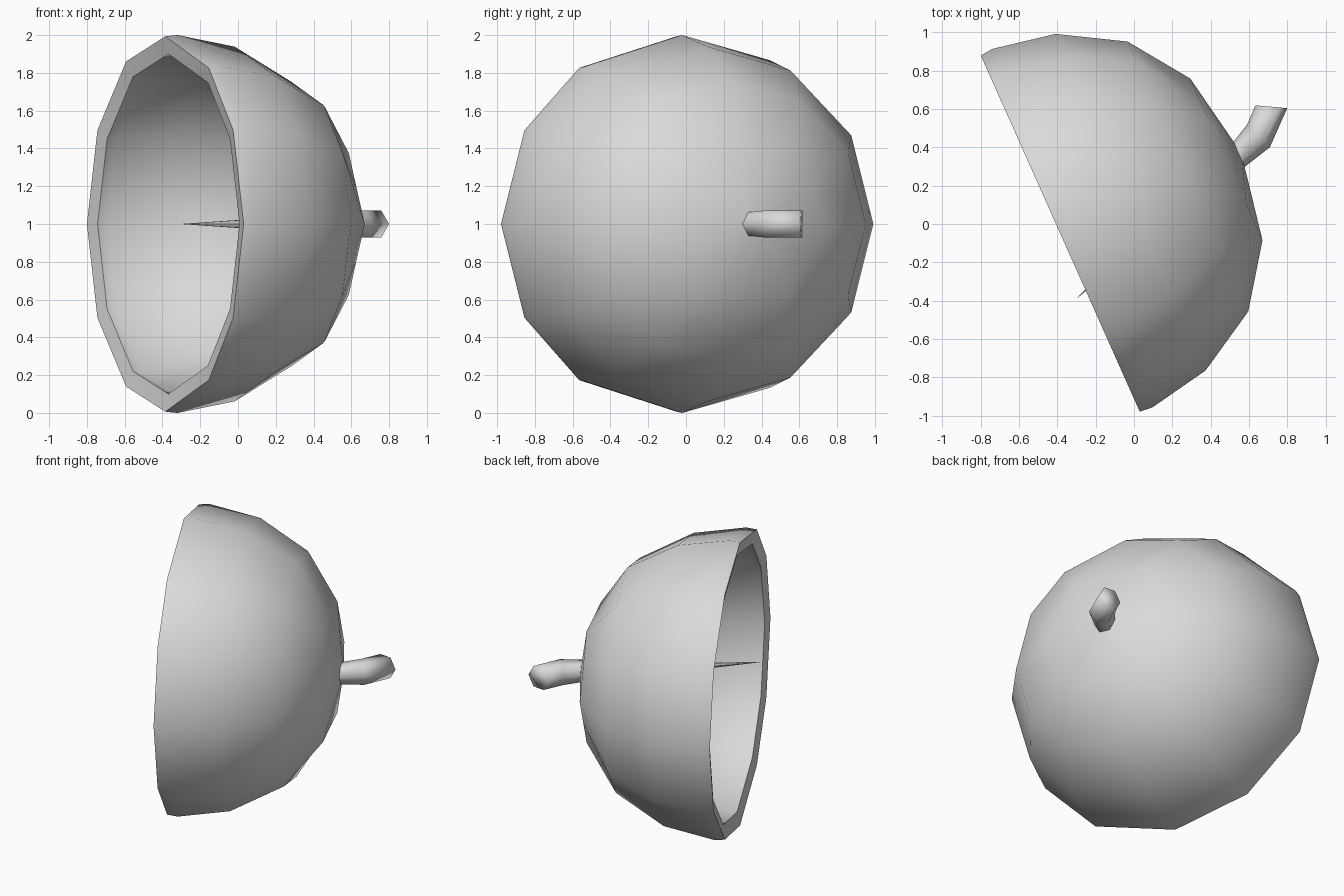
import bpy, bmesh, math
from mathutils import Vector

if "Cube" in bpy.data.objects:
    bpy.data.objects.remove(bpy.data.objects["Cube"])

grey = bpy.data.materials.new("plain grey")
grey.diffuse_color = (0.7, 0.7, 0.7, 1)
grey.use_nodes = True
grey.node_tree.nodes["Principled BSDF"].inputs["Base Color"].default_value = grey.diffuse_color

CENTRE = Vector((-0.385, -0.05, 1.0))      # middle of the open rim
ACROSS = Vector((-0.4075, 0.913, 0))       # sideways along the rim
OUT = Vector((0.913, 0.4075, 0))           # from the rim towards the pole
UP = Vector((0, 0, 0.976))


def loft(name, rings, angle):
    """Skin a list of vertex rings, closing both ends."""
    bm = bmesh.new()
    loops = [[bm.verts.new(p) for p in ring] for ring in rings]
    for a, b in zip(loops, loops[1:]):
        n = len(a)
        for i in range(n):
            j = (i + 1) % n
            bm.faces.new((a[i], a[j], b[j], b[i]))
    bm.faces.new(loops[0])
    bm.faces.new(loops[-1])
    bmesh.ops.recalc_face_normals(bm, faces=bm.faces)
    mesh = bpy.data.meshes.new(name)
    bm.to_mesh(mesh)
    bm.free()
    mesh.materials.append(grey)
    obj = bpy.data.objects.new(name, mesh)
    bpy.context.collection.objects.link(obj)
    bpy.context.view_layer.objects.active = obj
    obj.select_set(True)
    bpy.ops.object.shade_smooth_by_angle(angle=math.radians(angle))
    obj.select_set(False)
    return obj


# Hollow bowl: twelve columns, outer shell to rim, then inner shell to the pole
columns = [0, 30, 60, 90, 120, 150, 180, 213.7, 240, 270, 300, 326.3]
outer_profile = [(0.07, 1.022), (0.462, 0.95), (0.772, 0.73), (0.962, 0.402),
                 (1.025, 0.07), (1.018, 0.0)]     # radius, depth
inner_profile = [(0.922, 0.019), (0.928, 0.064), (0.87, 0.363),
                 (0.70, 0.658), (0.42, 0.858), (0.06, 0.925)]


def bowl_ring(radius, depth):
    ring = [CENTRE + ACROSS * (radius * math.sin(math.radians(a)))
            + UP * (radius * math.cos(math.radians(a))) + OUT * depth
            for a in columns]
    if radius < 0.5:                       # six-sided towards the pole
        for i in range(0, 12, 2):
            ring[i] = (ring[i - 1] + ring[i + 1]) / 2
    return ring


loft("bowl", [bowl_ring(r, v) for r, v in outer_profile + inner_profile], 45)


# Bent six-sided stalk at the pole
def hex_ring(middle, side, radius):
    side = Vector(side).normalized()
    return [Vector(middle) + side * (radius * math.cos(k * math.pi / 3))
            + Vector((0, 0, radius * math.sin(k * math.pi / 3)))
            for k in range(6)]


loft("stalk", [
    hex_ring((0.53, 0.35, 1), (0.4075, -0.913, 0), 0.072),
    hex_ring((0.55, 0.365, 1), (0.4075, -0.913, 0), 0.072),
    hex_ring((0.65, 0.46, 1), (1, -1, 0), 0.084),
    hex_ring((0.717, 0.612, 1), (1, -0.09, 0), 0.083),
], 120)

# Thin spike running from the inner pole out through the opening
loft("inner_spike", [
    hex_ring((0.47, 0.335, 1), (0.69, -0.72, 0), 0.06),
    hex_ring((-0.30, -0.39, 1), (0.69, -0.72, 0), 0.0005),
], 65)
